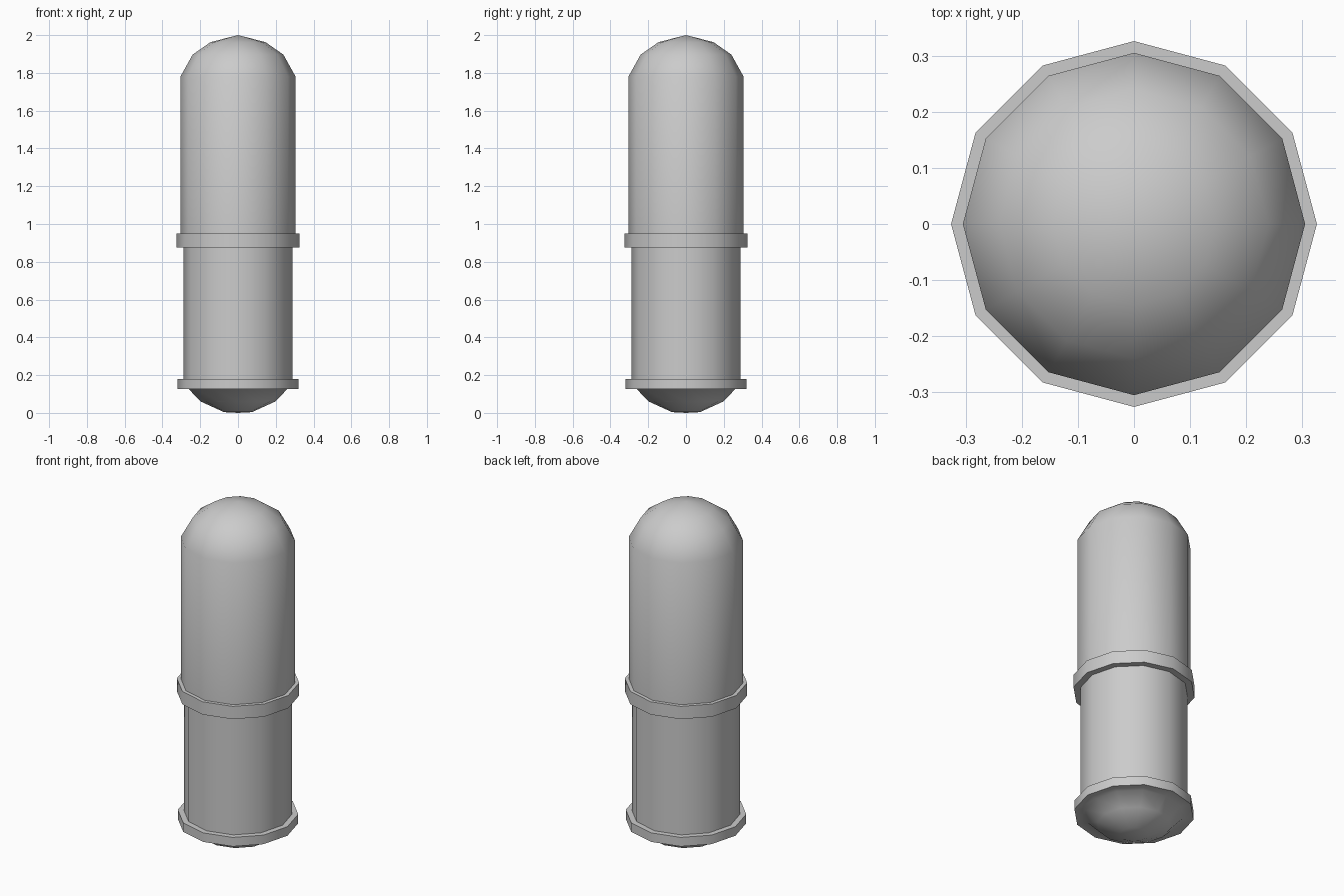
import bpy
import bmesh
from math import cos, sin, pi, radians

if "Cube" in bpy.data.objects:
    bpy.data.objects.remove(bpy.data.objects["Cube"], do_unlink=True)

SIDES = 12

grey = bpy.data.materials.new("plain grey")
grey.use_nodes = True
colour = (0.6, 0.6, 0.6, 1)
grey.diffuse_color = colour
grey.node_tree.nodes["Principled BSDF"].inputs["Base Color"].default_value = colour


def lathe(name, profile):
    """Turn a (radius, height) profile, listed top to bottom, around z."""
    bm = bmesh.new()
    rings = []
    for r, z in profile:
        if r == 0:
            rings.append([bm.verts.new((0, 0, z))] * SIDES)
        else:
            rings.append([bm.verts.new((r * cos(2 * pi * i / SIDES),
                                        r * sin(2 * pi * i / SIDES), z))
                          for i in range(SIDES)])
    for top, low in zip(rings, rings[1:]):
        for i in range(SIDES):
            j = (i + 1) % SIDES
            corners = [top[i], low[i], low[j], top[j]]
            bm.faces.new(list(dict.fromkeys(corners)))
    mesh = bpy.data.meshes.new(name)
    bm.to_mesh(mesh)
    bm.free()
    mesh.materials.append(grey)
    obj = bpy.data.objects.new(name, mesh)
    bpy.context.collection.objects.link(obj)
    bpy.ops.object.select_all(action='DESELECT')
    obj.select_set(True)
    bpy.context.view_layer.objects.active = obj
    bpy.ops.object.shade_smooth_by_angle(angle=radians(50))
    return obj


# Upper tube with its rounded cap
lathe("domed_upper_tube", [(0, 2.0), (0.145, 1.963), (0.24, 1.897),
                           (0.305, 1.78), (0.305, 0.95)])

# Collar between the two tubes
lathe("middle_collar", [(0.305, 0.95), (0.326, 0.95),
                        (0.326, 0.875), (0.289, 0.875)])

# Narrower lower tube
lathe("lower_tube", [(0.289, 0.875), (0.289, 0.18)])

# Bottom collar flowing into the shallow bowl underneath
lathe("bottom_collar_and_bowl", [(0.289, 0.18), (0.321, 0.18), (0.321, 0.127),
                                 (0.262, 0.127), (0.197, 0.06),
                                 (0.074, 0.004), (0, 0)])
